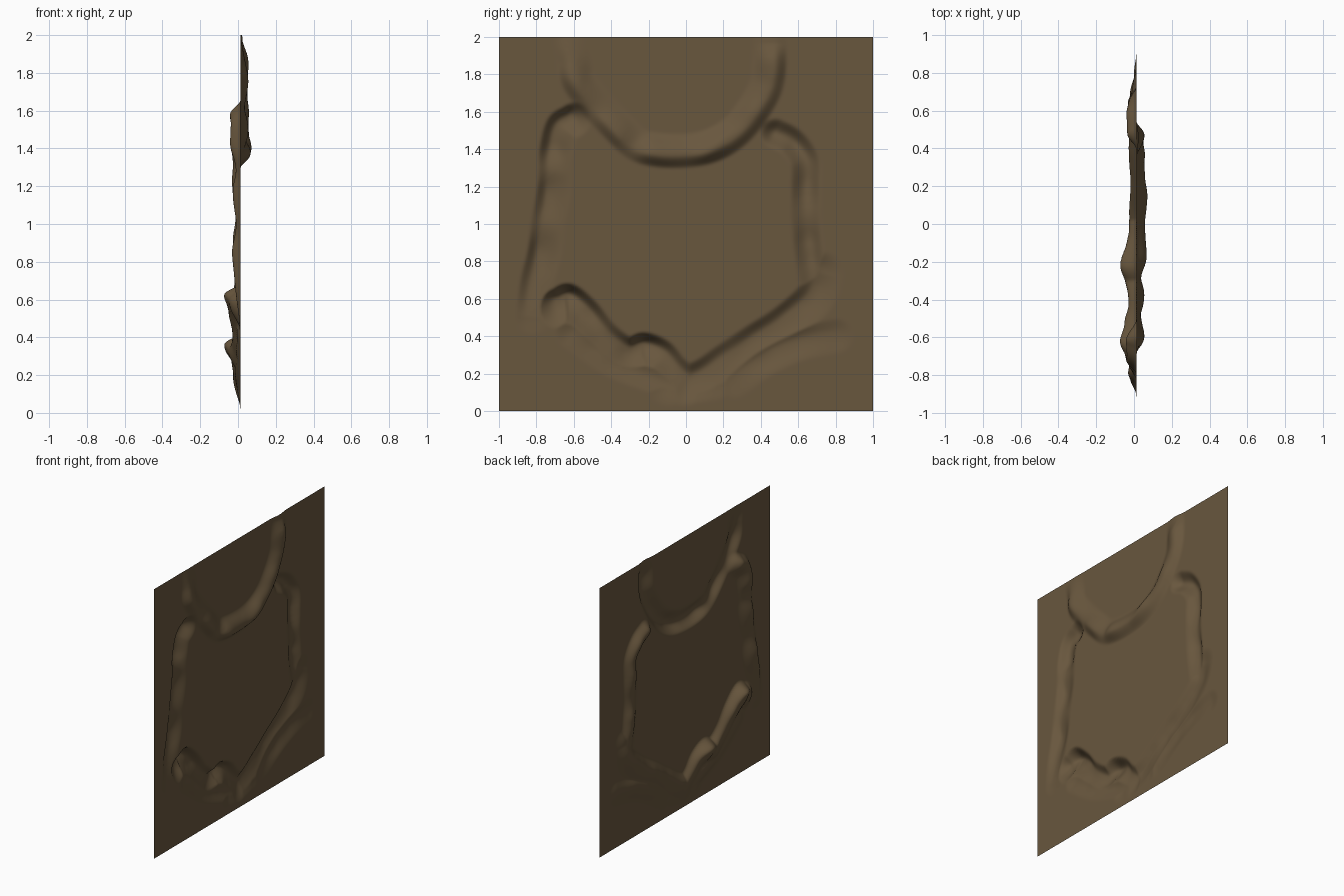
import bpy, bmesh
from mathutils import Vector, kdtree, noise

if "Cube" in bpy.data.objects:
    bpy.data.objects.remove(bpy.data.objects["Cube"])

N = 190          # grid resolution of the sheet
BASE = 0.012     # x position of the flat sheet


def catmull(p, t):
    a, b, c, d = p
    return 0.5 * (2*b + (c-a)*t + (2*a - 5*b + 4*c - d)*t*t + (3*b - a - 3*c + d)*t**3)


class Ridge:
    """Soft crease along a path of (y, z, height); widths to the left and right of travel."""
    def __init__(self, pts, left, right, steps=40):
        v = [Vector(p) for p in pts]
        v = [2*v[0] - v[1]] + v + [2*v[-1] - v[-2]]
        self.s = [catmull(v[i:i+4], k/steps) for i in range(len(v)-3) for k in range(steps)]
        self.left, self.right = left, right
        self.kd = kdtree.KDTree(len(self.s))
        for i, q in enumerate(self.s):
            self.kd.insert((q.x, q.y, 0), i)
        self.kd.balance()

    def height(self, y, z):
        _, i, d = self.kd.find((y, z, 0))
        if d >= max(self.left, self.right):
            return 0.0
        q = self.s[i]
        t = self.s[min(i+1, len(self.s)-1)] - self.s[max(i-1, 0)]
        t = Vector((t.x, t.y)).normalized()
        side = (t.x*(z-q.y) - t.y*(y-q.x)) / max(d, 1e-6)
        w = self.right + (self.left - self.right) * (side+1) / 2
        return q.z * (1 - (d/w)**2)**2 if d < w else 0.0


# neckline fold, bulging towards +x
neck = Ridge([(-.65, 2.0, .0), (-.62, 1.88, .02), (-.6, 1.76, .043), (-.5, 1.63, .026),
              (-.38, 1.5, .042), (-.28, 1.41, .028), (-.17, 1.375, .055), (0, 1.37, .047),
              (.15, 1.40, .058), (.28, 1.48, .042), (.38, 1.6, .045), (.45, 1.73, .035),
              (.47, 1.85, .046), (.47, 1.97, .012)], .12, .075)
# folds pressed towards -x
left_side = Ridge([(-.62, 1.58, .05), (-.69, 1.53, .05), (-.725, 1.4, .052), (-.73, 1.29, .026),
                   (-.74, 1.17, .042), (-.77, 1.0, .022), (-.79, .85, .042),
                   (-.83, .68, .028), (-.85, .5, .006)], .13, .065)
lower_left = Ridge([(-.69, .60, .06), (-.62, .62, .085), (-.52, .54, .06), (-.42, .42, .04),
                    (-.31, .34, .055), (-.22, .36, .082), (-.12, .32, .055), (-.05, .24, .04),
                    (.02, .18, .036)], .065, .17)
lower_right = Ridge([(-.1, .17, .02), (.06, .2, .036), (.2, .29, .03), (.35, .39, .038),
                     (.52, .5, .04), (.66, .63, .035), (.7, .75, .02)], .075, .15)
right_side = Ridge([(.68, .7, .025), (.655, .9, .038), (.645, 1.05, .025), (.645, 1.2, .044),
                    (.64, 1.34, .04), (.57, 1.44, .05), (.48, 1.49, .045)], .09, .08)
# secondary creases around the hem
hem_right = Ridge([(.25, .18, .01), (.42, .30, .026), (.6, .38, .022), (.8, .42, .012)], .08, .12)
hem_left = Ridge([(-.6, .42, .02), (-.4, .28, .022), (-.2, .2, .026), (0, .14, .02),
                  (.15, .15, .01)], .12, .1)
dents = [left_side, lower_left, lower_right, right_side, hem_right, hem_left]

# sheet surface
bm = bmesh.new()
rows = []
for j in range(N+1):
    row = []
    for i in range(N+1):
        y, z = -1 + 2*i/N, 2*j/N
        wob = 1 + 0.16 * noise.noise(Vector((y*9, z*9, 3.1)))
        x = BASE + wob * (neck.height(y, z) - max(r.height(y, z) for r in dents))
        row.append(bm.verts.new((x, y, z)))
    rows.append(row)
for j in range(N):
    for i in range(N):
        f = bm.faces.new((rows[j][i], rows[j][i+1], rows[j+1][i+1], rows[j+1][i]))
        f.smooth = True
mesh = bpy.data.meshes.new("creased_sheet")
bm.to_mesh(mesh)
bm.free()

# brown cloth colour
mat = bpy.data.materials.new("brown_cloth")
mat.diffuse_color = (0.14, 0.095, 0.048, 1)
mat.use_nodes = True
mat.node_tree.nodes["Principled BSDF"].inputs["Base Color"].default_value = mat.diffuse_color
mesh.materials.append(mat)
sheet = bpy.data.objects.new("creased_sheet", mesh)
bpy.context.collection.objects.link(sheet)
